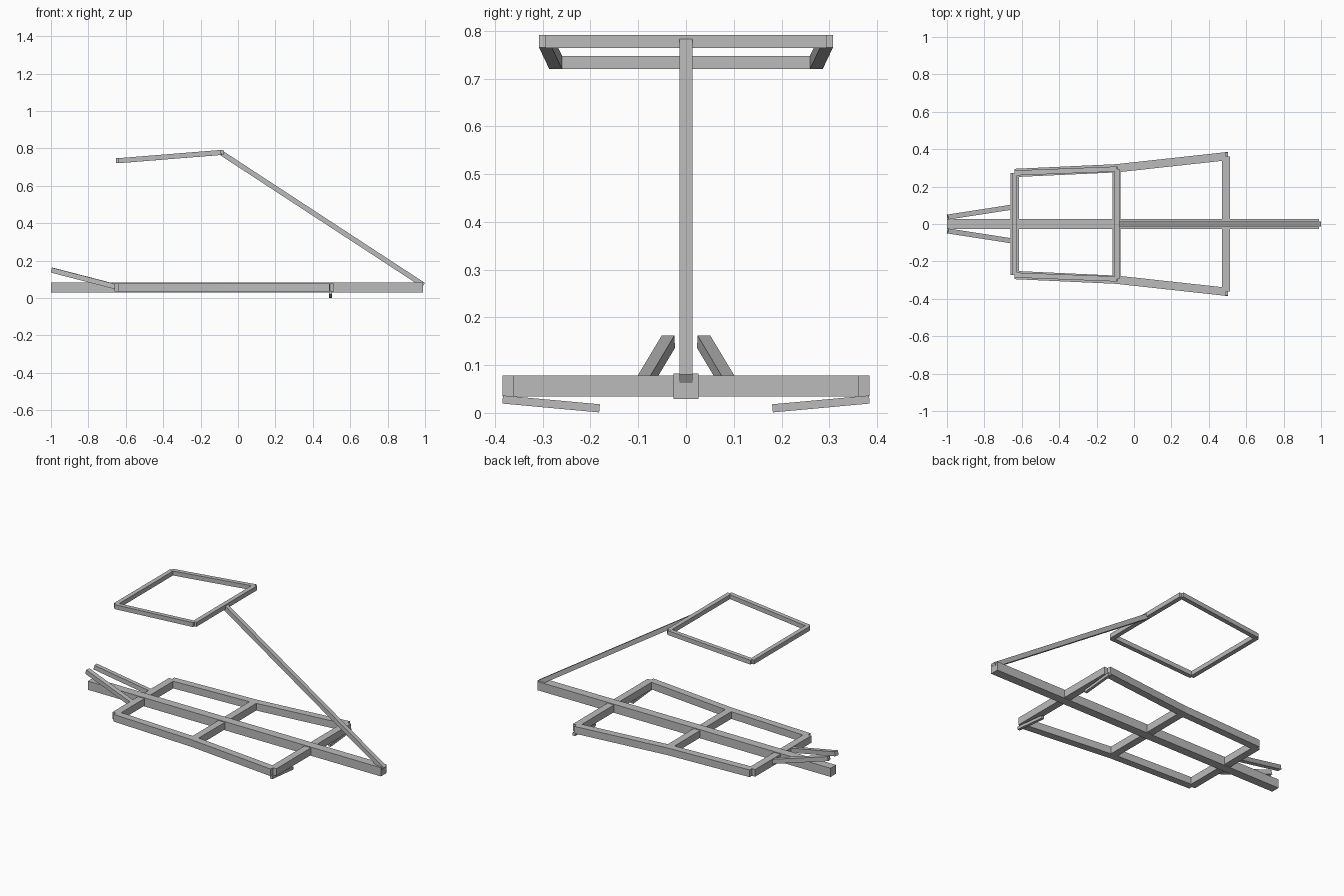
import bpy
import bmesh
from mathutils import Vector, Matrix

if "Cube" in bpy.data.objects:
    bpy.data.objects.remove(bpy.data.objects["Cube"], do_unlink=True)

GREY = (0.5, 0.5, 0.5, 1.0)
steel = bpy.data.materials.new("grey_steel")
steel.use_nodes = True
steel.diffuse_color = GREY
steel.node_tree.nodes["Principled BSDF"].inputs["Base Color"].default_value = GREY


def beam(name, start, end, size):
    """Square bar running between two points, cut square at its ends."""
    a, b = Vector(start), Vector(end)
    along = (b - a).normalized()
    side = along.cross(Vector((0, 0, 1))).normalized()
    up = side.cross(along)
    turn = Matrix((along, side, up)).transposed().to_4x4()
    bm = bmesh.new()
    bmesh.ops.create_cube(bm, size=1)
    bmesh.ops.scale(bm, vec=((b - a).length, size, size), verts=bm.verts)
    bmesh.ops.transform(bm, matrix=Matrix.Translation((a + b) / 2) @ turn, verts=bm.verts)
    bmesh.ops.recalc_face_normals(bm, faces=bm.faces)
    mesh = bpy.data.meshes.new(name)
    bm.to_mesh(mesh)
    bm.free()
    mesh.materials.append(steel)
    obj = bpy.data.objects.new(name, mesh)
    bpy.context.collection.objects.link(obj)


def pair(name, start, end, size):
    """The same bar on both sides of the centre line."""
    for label, s in (("left", 1), ("right", -1)):
        beam(f"{name}_{label}", (start[0], s * start[1], start[2]),
             (end[0], s * end[1], end[2]), size)


def crossbar(name, node, size):
    x, y, z = node
    beam(name, (x, -y, z), (x, y, z), size)


SPINE, FRAME, RING, THIN = 0.053, 0.044, 0.027, 0.017

# Central spine
beam("spine", (-1.0, 0, 0.056), (0.988, 0, 0.056), SPINE)

# Lower frame: side rails and crossbars through shared nodes
tail, middle, nose = (-0.638, 0.273, 0.056), (-0.093, 0.298, 0.056), (0.492, 0.362, 0.056)
pair("rear_rail", tail, middle, FRAME)
pair("front_rail", middle, nose, FRAME)
for label, node in (("rear", tail), ("middle", middle), ("front", nose)):
    crossbar(f"{label}_crossbar", node, FRAME)

# Raised ring
ring_front, ring_rear = (-0.09, 0.294, 0.778), (-0.638, 0.273, 0.734)
pair("ring_rail", ring_front, ring_rear, RING)
crossbar("ring_front_bar", ring_front, RING)
crossbar("ring_rear_bar", ring_rear, RING)

# Sloping mast that carries the ring
beam("mast", (0.992, 0, 0.069), (-0.09, 0, 0.776), RING)

# Rising tail struts
pair("tail_strut", (-0.64, 0.092, 0.057), (-0.996, 0.037, 0.149), RING)

# Slim bars below the front crossbar
pair("foot_bar", (0.494, 0.384, 0.028), (0.494, 0.181, 0.0095), THIN)
